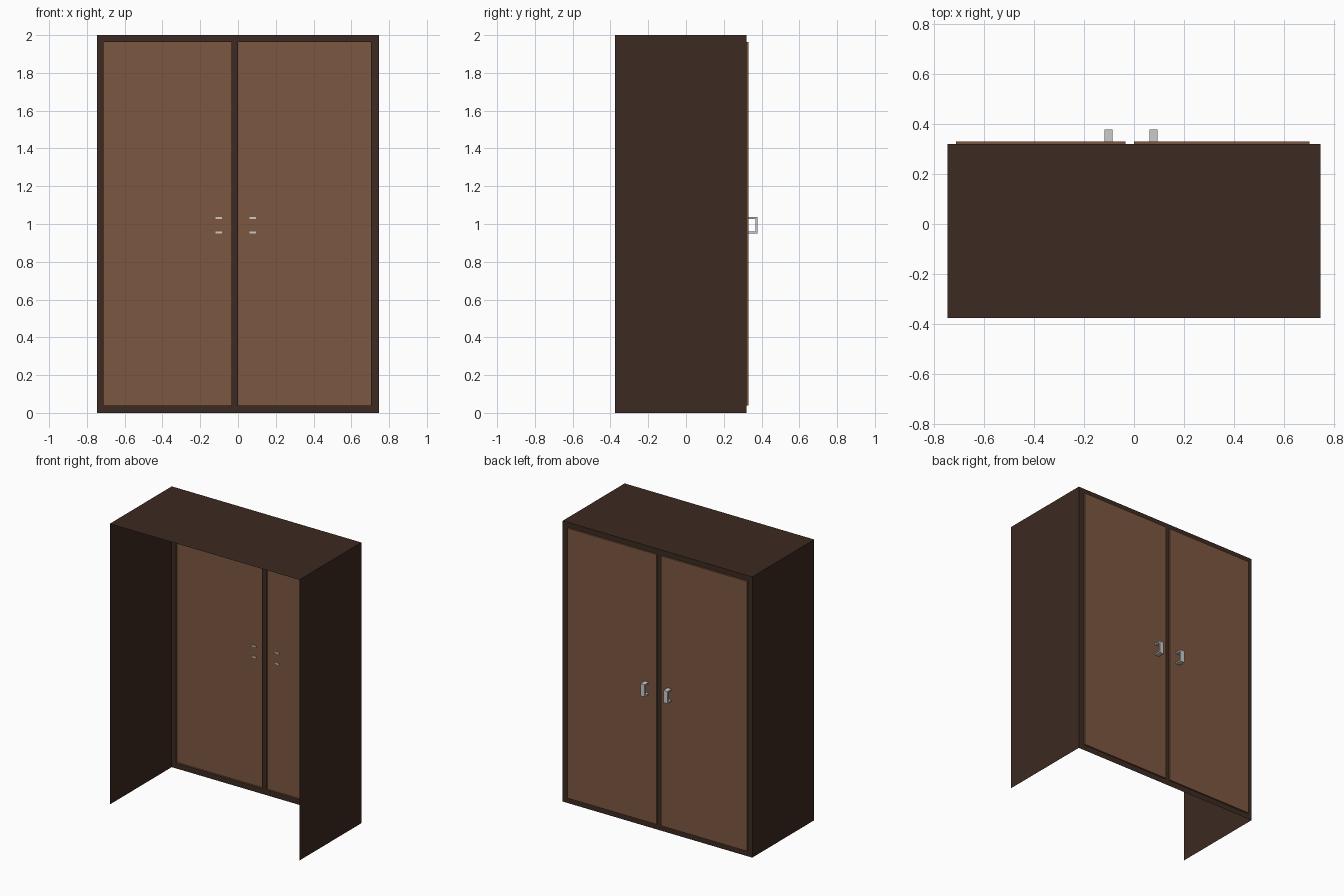
import bpy, bmesh

if "Cube" in bpy.data.objects:
    bpy.data.objects.remove(bpy.data.objects["Cube"])

W, YB, YF, H = 0.747, -0.376, 0.321, 2.0      # half width, open side, door side, height
DOOR_Y, HANDLE_Y = 0.331, 0.378
Z0, Z1 = 0.04, 1.963                          # door bottom and top
DOORS = {"left_door": (-0.713, -0.034), "right_door": (0.001, 0.704)}


def material(name, rgb):
    m = bpy.data.materials.new(name)
    m.diffuse_color = (*rgb, 1)
    m.use_nodes = True
    m.node_tree.nodes["Principled BSDF"].inputs["Base Color"].default_value = m.diffuse_color
    return m


dark = material("dark_wood", (0.045, 0.023, 0.015))
brown = material("brown_wood", (0.2, 0.095, 0.052))


def finish(name, bm, mat=None):
    bmesh.ops.remove_doubles(bm, verts=bm.verts, dist=1e-5)
    me = bpy.data.meshes.new(name)
    bm.to_mesh(me)
    bm.free()
    ob = bpy.data.objects.new(name, me)
    bpy.context.collection.objects.link(ob)
    if mat:
        me.materials.append(mat)
    return ob


def box(bm, lo, hi, drop=()):
    """Axis-aligned box; drop lists outward directions whose face is left open."""
    vs = bmesh.ops.create_cube(bm, size=1)["verts"]
    for v in vs:
        v.co = [lo[i] if v.co[i] < 0 else hi[i] for i in range(3)]
    bm.normal_update()
    faces = {f for v in vs for f in v.link_faces}
    gone = [f for f in faces
            if any(f.normal[a] * s > 0.9 for a, s in drop)]
    bmesh.ops.delete(bm, geom=gone, context="FACES")


# Thin shell: two sides and top, open below and at the -y side
bm = bmesh.new()
box(bm, (-W, YB, 0), (W, YF, H), drop=[(1, -1), (1, 1), (2, -1)])
finish("cabinet_shell", bm, dark)

# Flat face frame around the two door openings
bm = bmesh.new()
xs = [-W, *DOORS["left_door"], *DOORS["right_door"], W]
zs = [0, Z0, Z1, H]
for i in range(5):
    for j in range(3):
        if j == 1 and i in (1, 3):
            continue
        a, b, c, d = xs[i], xs[i + 1], zs[j], zs[j + 1]
        bm.faces.new([bm.verts.new((x, YF, z))
                      for x, z in ((a, c), (a, d), (b, d), (b, c))])
finish("face_frame", bm, dark)

# Doors: shallow raised panels, hollow on the inside
for name, (a, b) in DOORS.items():
    bm = bmesh.new()
    box(bm, (a, YF, Z0), (b, DOOR_Y, Z1), drop=[(1, -1)])
    finish(name, bm, brown)

# Square-bar pull handles
T, HZ0, HZ1 = 0.01, 0.949, 1.037
for name, x in (("left_handle", -0.118), ("right_handle", 0.062)):
    bm = bmesh.new()
    box(bm, (x, HANDLE_Y - T, HZ0), (x + 0.032, HANDLE_Y, HZ1))
    for z in (HZ0, HZ1 - T):
        box(bm, (x, DOOR_Y - 0.004, z), (x + 0.032, HANDLE_Y - T, z + T))
    finish(name, bm)
